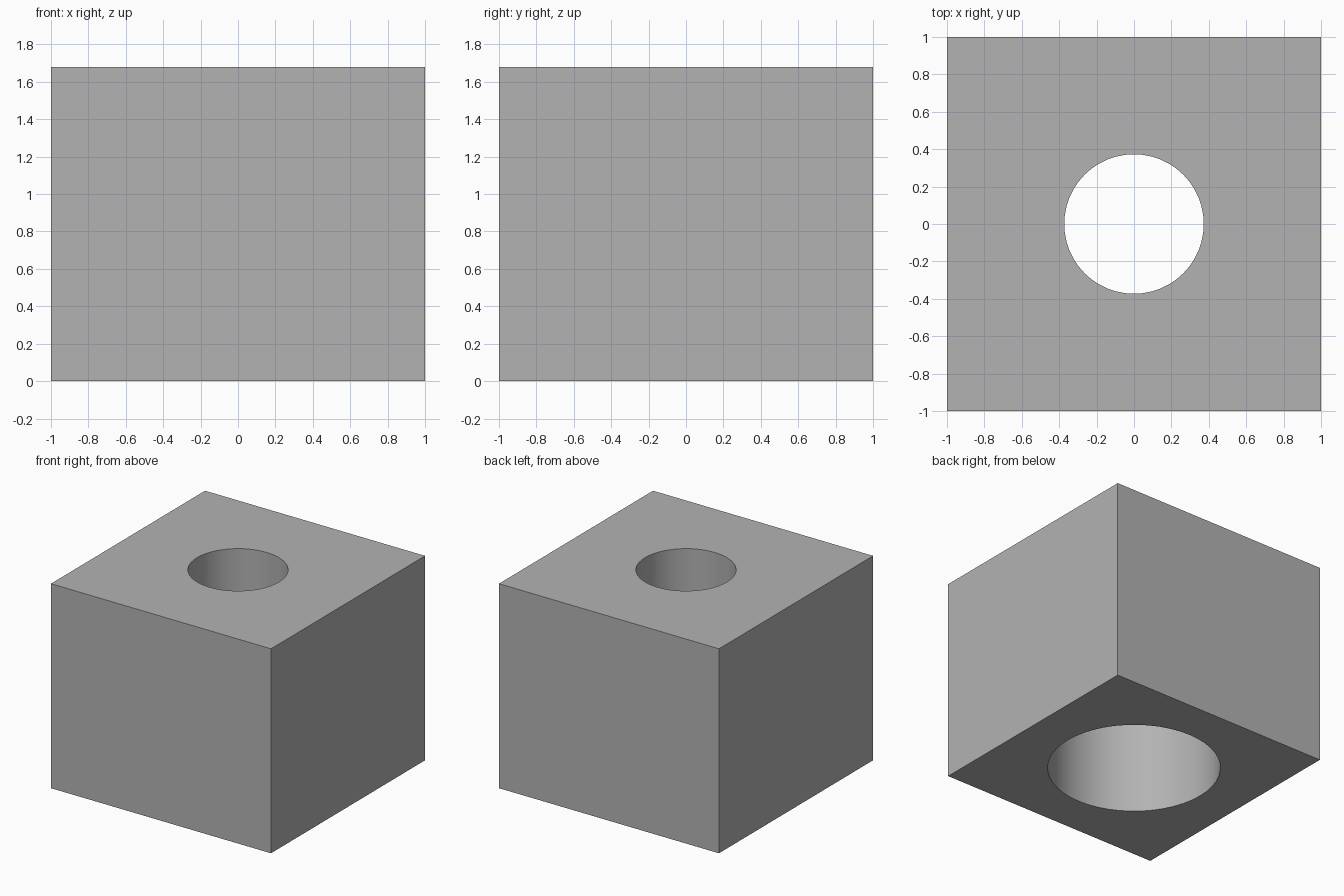
import bpy
import bmesh
import math

if "Cube" in bpy.data.objects:
    bpy.data.objects.remove(bpy.data.objects["Cube"], do_unlink=True)

HEIGHT = 1.68
HOLE_R = 0.373
BORE_R = 0.655
BORE_TOP = 1.2

grey = bpy.data.materials.new("plain_grey")
grey.use_nodes = True
grey.diffuse_color = (0.45, 0.45, 0.45, 1)
grey.node_tree.nodes["Principled BSDF"].inputs["Base Color"].default_value = (0.45, 0.45, 0.45, 1)


def activate(obj):
    bpy.ops.object.select_all(action="DESELECT")
    obj.select_set(True)
    bpy.context.view_layer.objects.active = obj


def cut_round(target, radius, bottom, top):
    """Drill a vertical round hole through the target."""
    bpy.ops.mesh.primitive_cylinder_add(vertices=48, radius=radius, depth=top - bottom,
                                        location=(0, 0, (top + bottom) / 2))
    cutter = bpy.context.object
    cutter.hide_render = True
    activate(target)
    mod = target.modifiers.new("hole", "BOOLEAN")
    mod.operation = "DIFFERENCE"
    mod.solver = "EXACT"
    mod.object = cutter
    bpy.ops.object.modifier_apply(modifier=mod.name)
    bpy.data.objects.remove(cutter, do_unlink=True)


# Square block with a wide bore below and a narrow hole through the top
bpy.ops.mesh.primitive_cube_add(size=2, location=(0, 0, HEIGHT / 2))
block = bpy.context.object
block.name = "block"
block.scale.z = HEIGHT / 2
bpy.ops.object.transform_apply(location=True, rotation=False, scale=True)
block.data.materials.append(grey)
cut_round(block, BORE_R, -0.2, BORE_TOP)
cut_round(block, HOLE_R, BORE_TOP - 0.2, HEIGHT + 0.2)
activate(block)
bpy.ops.object.shade_smooth_by_angle(angle=math.radians(30))

# Rising thread rib on the wall of the bore
START, TURN, PITCH, STEPS = math.radians(-61), math.radians(180), 0.86, 32
profile = [(BORE_R + 0.02, 0), (BORE_R - 0.14, 0.02), (BORE_R - 0.14, 0.08), (BORE_R + 0.02, 0.1)]
bm = bmesh.new()
rings = []
for i in range(STEPS + 1):
    a = TURN * i / STEPS
    z0 = 0.66 + PITCH * a / math.tau
    rings.append([bm.verts.new((r * math.cos(START + a), r * math.sin(START + a), z0 + z))
                  for r, z in profile])
for ring, following in zip(rings, rings[1:]):
    for k in range(4):
        n = (k + 1) % 4
        bm.faces.new((ring[k], ring[n], following[n], following[k]))
bm.faces.new(rings[0])
bm.faces.new(rings[-1])
bmesh.ops.recalc_face_normals(bm, faces=bm.faces)
mesh = bpy.data.meshes.new("thread_rib")
bm.to_mesh(mesh)
bm.free()
mesh.materials.append(grey)
rib = bpy.data.objects.new("thread_rib", mesh)
bpy.context.collection.objects.link(rib)
activate(rib)
bpy.ops.object.shade_smooth_by_angle(angle=math.radians(30))
